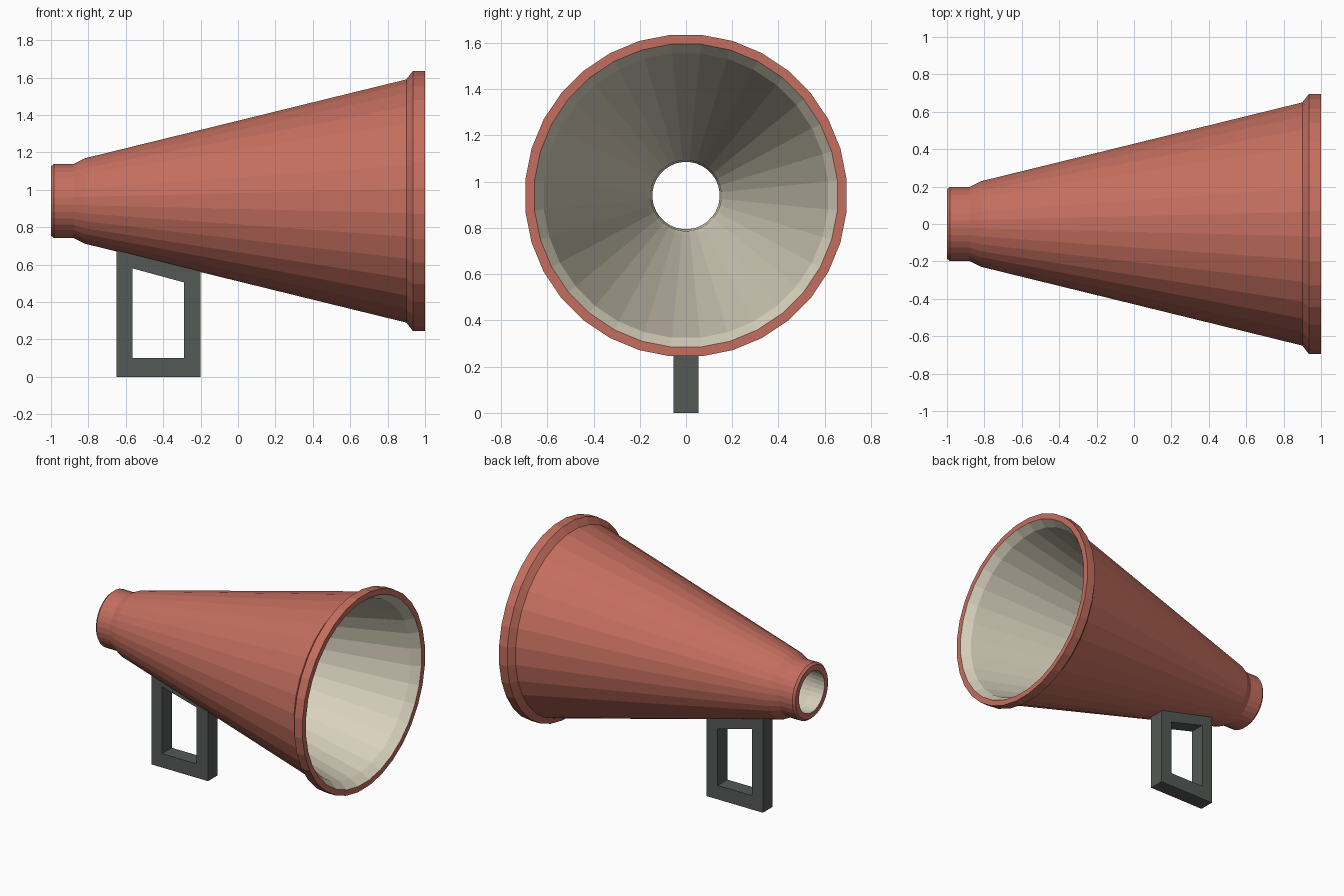
import bpy, bmesh, math

cube = bpy.data.objects.get("Cube")
if cube:
    bpy.data.objects.remove(cube, do_unlink=True)

SIDES = 32
AXIS_Z = 0.94


def material(name, rgb):
    m = bpy.data.materials.new(name)
    m.use_nodes = True
    m.diffuse_color = (*rgb, 1)
    m.node_tree.nodes["Principled BSDF"].inputs["Base Color"].default_value = (*rgb, 1)
    return m


red = material("brick red", (0.55, 0.156, 0.112))
cream = material("warm cream", (0.69, 0.64, 0.51))
grey = material("dark grey", (0.089, 0.1, 0.093))


def finish(name, bm, mats):
    bmesh.ops.recalc_face_normals(bm, faces=bm.faces)
    mesh = bpy.data.meshes.new(name)
    bm.to_mesh(mesh)
    bm.free()
    for m in mats:
        mesh.materials.append(m)
    obj = bpy.data.objects.new(name, mesh)
    bpy.context.collection.objects.link(obj)
    return obj


# Horn: one closed (x, radius) profile turned about the x axis
outer = [(-1, 0.185), (-0.985, 0.198), (-0.88, 0.198), (-0.82, 0.228),
         (0.9, 0.65), (0.935, 0.695), (1, 0.695)]
inner = [(1, 0.655), (0.94, 0.615), (-0.84, 0.17), (-0.9, 0.153), (-1, 0.145)]
profile = outer + inner

bm = bmesh.new()
rings = []
for x, flat_radius in profile:
    r = flat_radius / math.cos(math.pi / SIDES)
    ring = []
    for i in range(SIDES):
        a = 2 * math.pi * (i + 0.5) / SIDES
        ring.append(bm.verts.new((x, r * math.cos(a), AXIS_Z + r * math.sin(a))))
    rings.append(ring)
for k, ring in enumerate(rings):
    following = rings[(k + 1) % len(rings)]
    lining = len(outer) <= k < len(profile) - 1
    for i in range(SIDES):
        j = (i + 1) % SIDES
        face = bm.faces.new((ring[i], ring[j], following[j], following[i]))
        face.material_index = int(lining)
finish("horn", bm, [red, cream])

# Handle: rectangular loop whose top follows the slope of the horn
loop_out = [(-0.65, 0), (-0.2, 0), (-0.2, 0.58), (-0.65, 0.69)]
loop_in = [(-0.565, 0.1), (-0.29, 0.1), (-0.29, 0.505), (-0.565, 0.58)]
bm = bmesh.new()
front_out, back_out, front_in, back_in = [
    [bm.verts.new((x, y, z)) for x, z in loop]
    for loop in (loop_out, loop_in) for y in (-0.055, 0.055)]
for i in range(4):
    j = (i + 1) % 4
    for a, b in ((front_out, front_in), (front_in, back_in),
                 (back_in, back_out), (back_out, front_out)):
        bm.faces.new((a[i], a[j], b[j], b[i]))
finish("handle", bm, [grey])
